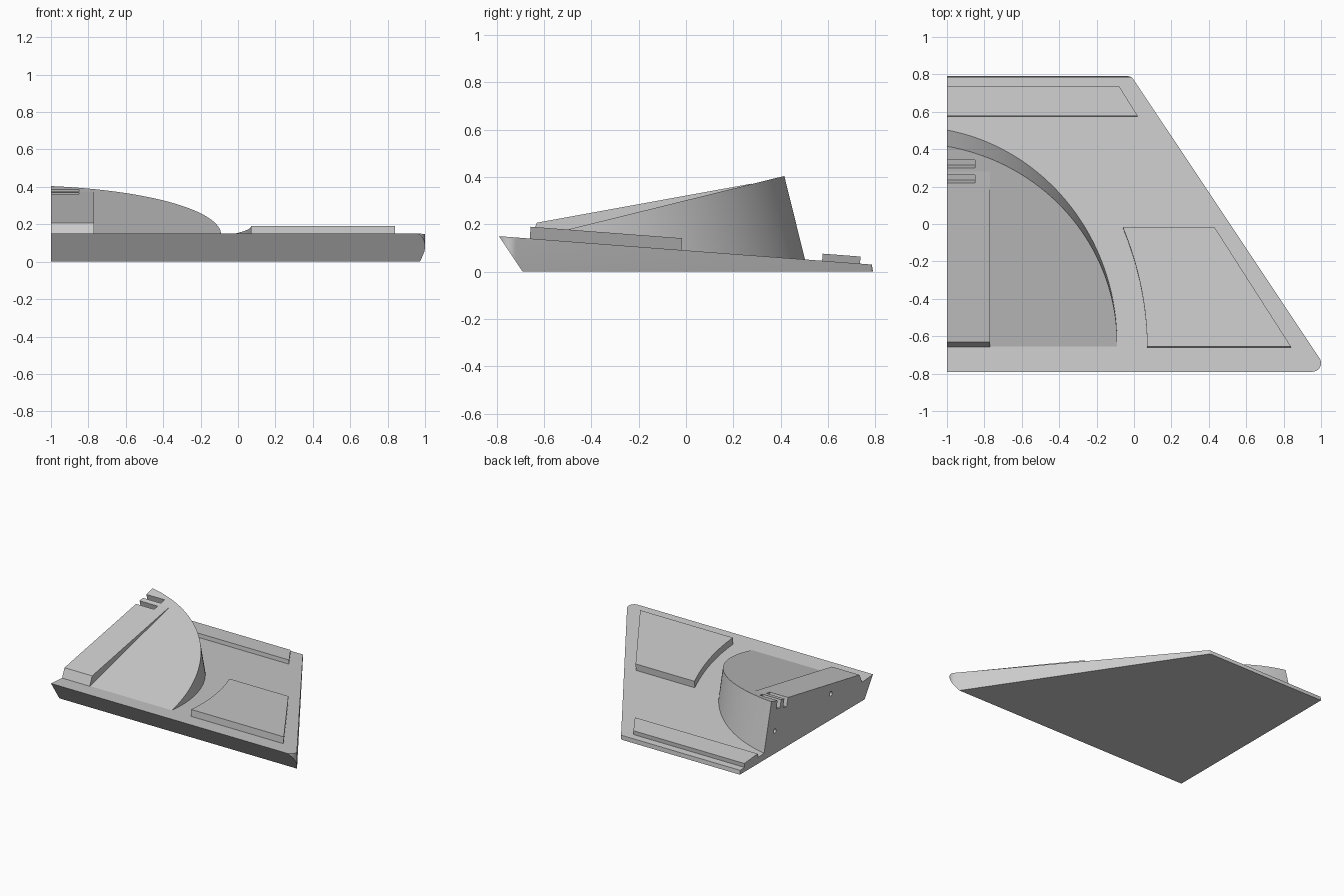
import bpy, bmesh
from math import sin, cos, sqrt, radians
from mathutils import Vector

cube = bpy.data.objects.get("Cube")
if cube:
    bpy.data.objects.remove(cube, do_unlink=True)

grey = bpy.data.materials.new("light_grey")
grey.use_nodes = True
grey.diffuse_color = (0.6, 0.6, 0.6, 1)
grey.node_tree.nodes["Principled BSDF"].inputs["Base Color"].default_value = (0.6, 0.6, 0.6, 1)

DECK = -0.076                                  # slope of the base top
DECK_UP = Vector((0, -DECK, 1)).normalized()
DIAL_UP = Vector((0, -0.24, 0.971))            # normal of the raised round face


def deck(x, y, lift=0.0):
    return Vector((x, y, 0.15 + DECK * (y + 0.79))) + DECK_UP * lift


def dial(x, v, lift=0.0):
    return Vector((x, -0.64 + 0.971 * v, 0.1434 + 0.24 * v)) + DIAL_UP * lift


def arc(cx, cy, r, a0, a1, n):
    angles = [radians(a0 + (a1 - a0) * i / n) for i in range(n + 1)]
    return [(cx + r * cos(a), cy + r * sin(a)) for a in angles]


def prism(name, points, direction, cuts=()):
    """Extrude a polygon, then trim it by (point, outward normal) planes."""
    bm = bmesh.new()
    face = bm.faces.new([bm.verts.new(p) for p in points])
    new = bmesh.ops.extrude_face_region(bm, geom=[face])["geom"]
    bmesh.ops.translate(bm, vec=direction,
                        verts=[g for g in new if isinstance(g, bmesh.types.BMVert)])
    for point, normal in cuts:
        geom = bm.verts[:] + bm.edges[:] + bm.faces[:]
        out = bmesh.ops.bisect_plane(bm, geom=geom, plane_co=point, plane_no=normal,
                                     clear_outer=True)["geom_cut"]
        bmesh.ops.holes_fill(bm, edges=[g for g in out if isinstance(g, bmesh.types.BMEdge)])
    bmesh.ops.recalc_face_normals(bm, faces=bm.faces[:])
    mesh = bpy.data.meshes.new(name)
    bm.to_mesh(mesh)
    bm.free()
    mesh.materials.append(grey)
    obj = bpy.data.objects.new(name, mesh)
    bpy.context.collection.objects.link(obj)
    return obj


def select(obj):
    bpy.ops.object.select_all(action="DESELECT")
    obj.select_set(True)
    bpy.context.view_layer.objects.active = obj


def combine(obj, tool, operation):
    mod = obj.modifiers.new("combine", "BOOLEAN")
    mod.operation, mod.solver, mod.object = operation, "EXACT", tool
    select(obj)
    bpy.ops.object.modifier_apply(modifier=mod.name)
    bpy.data.objects.remove(tool, do_unlink=True)


# Wedge base with rounded outer corners and an undercut front
outline = [(-1, -0.79)] + arc(0.954, -0.744, 0.046, -90, 33.9, 10) \
    + arc(-0.03, 0.76, 0.03, 33.9, 90, 6) + [(-1, 0.79)]
base = prism("wedge_base", [(x, y, 0) for x, y in outline], (0, 0, 0.3), [
    (deck(0, 0), DECK_UP),
    ((0, -0.69, 0), (0, -0.15, -0.1)),
    ((0, 0.79, 0), (0, 0.03, 0.005))])

# Tilted round housing, cut flat at the inner side
radius, centre = 1.104, -1.194
rim = [(centre + radius * cos(a), radius * sin(a))
       for a in [radians(80.0) * i / 48 for i in range(49)]]
rim = [(x, v) for x, v in rim if x > -0.99]
rim = [(-1, -0.06), (rim[0][0], -0.06)] + rim + [(-1, sqrt(radius ** 2 - (1 + centre) ** 2))]
housing = prism("round_housing", [dial(x, v) for x, v in rim], DIAL_UP * -0.6,
                [(deck(0, 0, -0.002), -DECK_UP)])

# Raised strip along the inner side
strip_side = [(-0.66, 0.136), (-0.63, 0.207), (0.28, 0.3725), (0.2, 0.34), (-0.6, 0.148)]
strip = prism("raised_strip", [(-1, y, z) for y, z in strip_side], (0.23, 0, 0))
combine(housing, strip, "UNION")

# Two slots near the peak
for start in (0.22, 0.30):
    v = (start + 0.64) / 0.971
    corners = [dial(x, w, 0.05) for x, w in
               ((-1.1, v), (-0.85, v), (-0.85, v + 0.043), (-1.1, v + 0.043))]
    combine(housing, prism("slot_cutter", corners, DIAL_UP * -0.11), "DIFFERENCE")

# Two pin holes in the flat inner side
for y, z in ((-0.29, 0.195), (0.375, 0.17)):
    ring = [(-1.1, a, b) for a, b in arc(y, z, 0.016, 0, 337.5, 15)]
    combine(housing, prism("hole_cutter", ring, (0.2, 0, 0)), "DIFFERENCE")

# Side plate with a curved inner edge
curve = [(0.07 - 0.13 * t * t, -0.66 + 0.64 * t) for t in [i / 16 for i in range(17)]]
plate = [(0.84, -0.66), (0.43, -0.02)] + curve[::-1]
side_plate = prism("side_plate", [deck(x, y, -0.002) for x, y in plate], DECK_UP * 0.052)

# Narrow rear plate
rear = [(-1, 0.575), (0.02, 0.575), (-0.08, 0.735), (-1, 0.735)]
rear_plate = prism("rear_plate", [deck(x, y, -0.002) for x, y in rear], DECK_UP * 0.032)

for obj in (base, housing, side_plate, rear_plate):
    select(obj)
    bpy.ops.object.shade_smooth_by_angle(angle=radians(30))
